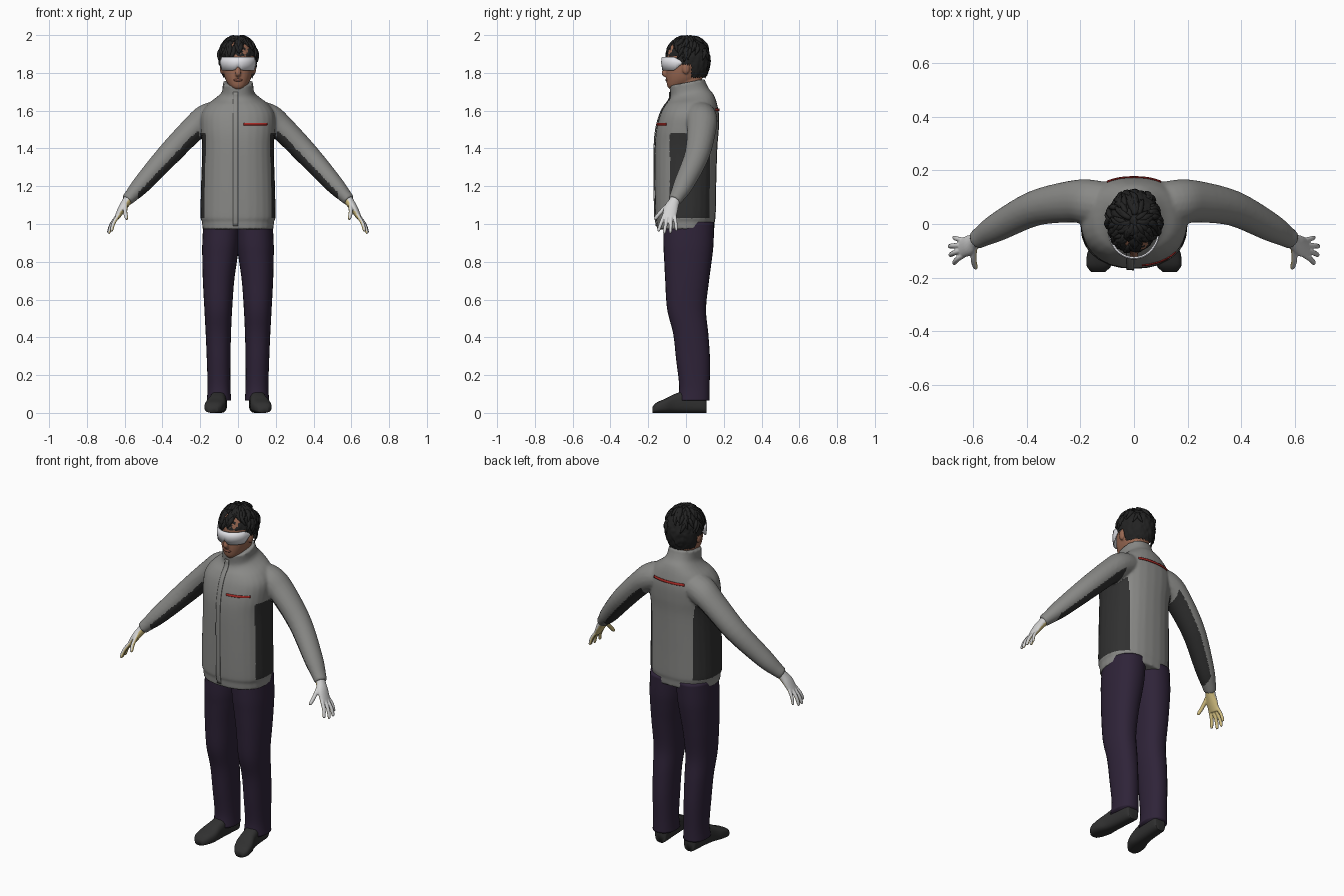
import bpy, bmesh, math, random
from mathutils import Vector as V, noise
from mathutils.bvhtree import BVHTree

if "Cube" in bpy.data.objects:
    bpy.data.objects.remove(bpy.data.objects["Cube"])
random.seed(4)


def mat(name, *c):
    m = bpy.data.materials.new(name)
    m.diffuse_color = (*c, 1)
    m.use_nodes = True
    m.node_tree.nodes["Principled BSDF"].inputs["Base Color"].default_value = m.diffuse_color
    return m


GREY = mat("jacket grey", .25, .25, .24)
DARK = mat("charcoal", .03, .03, .03)
PURPLE = mat("dark purple", .028, .017, .04)
SKIN = mat("skin", .32, .14, .085)
LIPS = mat("lips", .2, .075, .05)
HAIR = mat("black hair", .016, .016, .016)
LENS = mat("lens white", .76, .76, .8)
GLOVE = mat("glove grey", .65, .65, .65)
PALM = mat("palm yellow", .66, .53, .22)
RED = mat("red trim", .42, .025, .02)


def spline(rows, k=5):
    """Catmull-Rom resampling of number rows."""
    out = []
    for i in range(len(rows) - 1):
        p = [rows[max(0, min(len(rows) - 1, i + j))] for j in (-1, 0, 1, 2)]
        for s in range(k):
            t = s / k
            out.append([.5 * (2 * b + (c - a) * t + (2 * a - 5 * b + 4 * c - d) * t * t
                              + (3 * b - a - 3 * c + d) * t ** 3) for a, b, c, d in zip(*p)])
    return out + [list(rows[-1])]


def ring(c, u, v, a, b, e=2, n=28):
    def f(x):
        return math.copysign(abs(x) ** (2 / e), x)
    return [c + u * a * f(math.cos(2 * math.pi * i / n)) + v * b * f(math.sin(2 * math.pi * i / n))
            for i in range(n)]


def loft(bm, rings):
    vs = [[bm.verts.new(p) for p in r] for r in rings]
    n = len(vs[0])
    for r, s in zip(vs, vs[1:]):
        for i in range(n):
            bm.faces.new((r[i], r[(i + 1) % n], s[(i + 1) % n], s[i]))
    bm.faces.new(vs[0])
    bm.faces.new(vs[-1])


def stack(bm, rows, e=2.2, sx=1):
    """Loft of rows (z, x0, x1, y_front, y_back, tilt)."""
    loft(bm, [ring(V((sx * (x0 + x1) / 2, (y0 + y1) / 2, z)), V((1, 0, 0)), V((0, 1, t)),
                   (x1 - x0) / 2, (y1 - y0) / 2, e) for z, x0, x1, y0, y1, t in spline(rows)])


def tube(bm, rows, sx=1, n=20, k=5):
    """Loft of rows (x, y, z, radius, y_radius) along a path."""
    rows = spline(rows, k)
    pts = [V((sx * r[0], r[1], r[2])) for r in rows]
    rings = []
    for i, r in enumerate(rows):
        t = (pts[min(i + 1, len(pts) - 1)] - pts[max(i - 1, 0)]).normalized()
        ref = V((0, 1, 0)) if abs(t.y) < .9 else V((0, 0, 1))
        u = t.cross(ref).normalized()
        rings.append(ring(pts[i], u, u.cross(t), r[3], r[4], 2, n))
    loft(bm, rings)


def ball(bm, c, r):
    vs = bmesh.ops.create_uvsphere(bm, u_segments=20, v_segments=12, radius=1)["verts"]
    for v in vs:
        v.co = V(a * b + d for a, b, d in zip(v.co, r, c))


def finish(name, bm, *mats, voxel=0, smooth=3):
    bmesh.ops.recalc_face_normals(bm, faces=bm.faces)
    me = bpy.data.meshes.new(name)
    bm.to_mesh(me)
    bm.free()
    ob = bpy.data.objects.new(name, me)
    bpy.context.collection.objects.link(ob)
    if voxel:  # fuse overlapping pieces into one skin
        m = ob.modifiers.new("fuse", 'REMESH')
        m.mode, m.voxel_size = 'VOXEL', voxel
        m = ob.modifiers.new("relax", 'SMOOTH')
        m.factor, m.iterations = .5, smooth
        dg = bpy.context.evaluated_depsgraph_get()
        ob.data = me = bpy.data.meshes.new_from_object(ob.evaluated_get(dg))
        ob.modifiers.clear()
    me.materials.clear()
    for m in mats:
        me.materials.append(m)
    for p in me.polygons:
        p.use_smooth = True
        p.material_index = 0
    return ob


# Jacket: body with collar, fused with both sleeves
bm = bmesh.new()
body = [(.972, .188, -.155, .15, 0), (1.02, .192, -.158, .153, 0), (1.04, .199, -.163, .157, 0),
        (1.2, .196, -.166, .16, 0), (1.4, .19, -.166, .166, 0), (1.5, .197, -.158, .174, 0),
        (1.58, .195, -.137, .175, 0), (1.635, .16, -.112, .163, .05), (1.67, .112, -.092, .145, .15),
        (1.695, .087, -.083, .122, .2), (1.73, .081, -.085, .105, .2), (1.75, .082, -.088, .1, .2)]
stack(bm, [(z, -w, w, f, b, t) for z, w, f, b, t in body], 2.3)
for sx in (1, -1):
    tube(bm, [(.07, .06, 1.585, .07, .085), (.16, .08, 1.56, .078, .085), (.235, .083, 1.505, .068, .078),
              (.37, .058, 1.365, .062, .066), (.505, -.01, 1.215, .05, .054),
              (.565, -.045, 1.15, .037, .041), (.59, -.062, 1.125, .032, .035)], sx)
jacket = finish("jacket", bm, GREY, DARK, voxel=.0075, smooth=4)
for p in jacket.data.polygons:  # dark side panels and sleeve undersides
    c, n = p.center, p.normal
    ax, nx = abs(c.x), math.copysign(n.x, n.x * c.x)
    side = .13 < ax < .215 and -.085 < c.y < .125 and 1.03 < c.z < 1.48 and nx > .3
    under = .185 < ax < .53 and c.z > 1.12 and -.78 * nx - .62 * n.z > .4
    p.material_index = int(side or under)

# Trim laid on the jacket surface
tree = BVHTree.FromPolygons([v.co for v in jacket.data.vertices],
                            [p.vertices[:] for p in jacket.data.polygons])


def patch(name, x0, x1, z0, z1, d, m, nx, nz):
    bm = bmesh.new()
    g = []
    for j in range(nz + 1):
        row = []
        for i in range(nx + 1):
            x, z = x0 + (x1 - x0) * i / nx, z0 + (z1 - z0) * j / nz
            hit = tree.ray_cast(V((x, d, z)), V((0, -d, 0)))[0]
            row.append(bm.verts.new(hit + V((0, .004 * d, 0))))
        g.append(row)
    for a, b in zip(g, g[1:]):
        for i in range(nx):
            bm.faces.new((a[i], a[i + 1], b[i + 1], b[i]))
    ob = finish(name, bm, m)
    s = ob.modifiers.new("thickness", 'SOLIDIFY')
    s.thickness, s.offset = .004, 0


patch("zip_flap", -.027, 0, .99, 1.70, -1, GREY, 3, 40)
patch("chest_trim", .03, .155, 1.523, 1.535, -1, RED, 14, 2)
patch("back_trim", -.1, .1, 1.598, 1.611, 1, RED, 16, 2)

# Trousers
bm = bmesh.new()
for sx in (1, -1):
    stack(bm, [(1.01, -.015, .183, -.118, .148, 0), (.9, -.008, .189, -.12, .146, 0),
               (.82, .003, .189, -.116, .138, 0), (.7, .02, .186, -.11, .122, 0),
               (.55, .031, .178, -.1, .106, 0), (.42, .037, .171, -.068, .118, 0),
               (.28, .04, .165, -.052, .127, 0), (.14, .04, .161, -.036, .125, 0),
               (.065, .036, .165, -.045, .125, 0)], 2.25, sx)
finish("trousers", bm, PURPLE)

# Shoes, lofted from heel to toe
bm = bmesh.new()
for sx in (1, -1):
    loft(bm, [ring(V((sx * x, y, h / 2)), V((1, 0, 0)), V((0, 0, 1)), w, h / 2, 2.8)
              for y, x, w, h in spline([(.108, .095, .026, .06), (.095, .096, .038, .095),
                                        (.0, .103, .042, .115), (-.06, .11, .046, .1),
                                        (-.11, .12, .054, .075), (-.155, .13, .046, .055),
                                        (-.178, .133, .026, .032)])])
finish("shoes", bm, DARK)

# Gloves: palm, four fingers and thumb fused; palm side yellow
fingers = [((.632, -.06, 1.045), (.672, -.05, .965), .009), ((.638, -.079, 1.04), (.689, -.083, .952), .010),
           ((.638, -.098, 1.04), (.686, -.116, .95), .010), ((.63, -.115, 1.045), (.672, -.147, .962), .010),
           ((.592, -.095, 1.10), (.59, -.166, 1.025), .011)]
for sx, nm in ((1, "left_glove"), (-1, "right_glove")):
    bm = bmesh.new()
    tube(bm, [(.57, -.05, 1.15, .026, .028), (.592, -.064, 1.115, .024, .03),
              (.615, -.08, 1.08, .021, .038), (.643, -.09, 1.03, .013, .036)], sx)
    for a, b, r in fingers:
        a, b = V(a), V(b)
        mid = a.lerp(b, .5) + V((.006, 0, .004))
        tube(bm, [(*a.lerp(b, -.25), r, r), (*mid, r, r), (*a.lerp(b, .92), r * .85, r * .85),
                  (*b, r * .4, r * .4)], sx, 12)
    glove = finish(nm, bm, GLOVE, PALM, voxel=.0035, smooth=2)
    for p in glove.data.polygons:
        p.material_index = int(.82 * p.normal.x * sx + .57 * p.normal.z < -.15)

# Head: skull, neck, nose and ears
bm = bmesh.new()
stack(bm, [(z, -w, w, f, b, 0) for z, w, f, b in [
    (1.712, .016, -.085, -.04), (1.728, .042, -.098, .0), (1.76, .064, -.104, .06), (1.8, .077, -.106, .088),
    (1.85, .083, -.104, .104), (1.9, .083, -.1, .107), (1.95, .068, -.08, .095), (1.98, .035, -.04, .05)]], 2.2)
stack(bm, [(1.68, -.062, .062, -.05, .08, 0), (1.75, -.06, .06, -.045, .085, 0), (1.82, -.06, .06, -.04, .09, 0)])
tube(bm, [(0, -.1, 1.85, .01, .01), (0, -.112, 1.82, .012, .01), (0, -.117, 1.796, .016, .012),
          (0, -.1, 1.782, .008, .008)], 1, 12)
for sx in (1, -1):
    ball(bm, (sx * .085, .0, 1.825), (.012, .02, .032))
finish("head", bm, SKIN, voxel=.005, smooth=3)
bm = bmesh.new()
ball(bm, (0, -.1, 1.762), (.024, .01, .008))
finish("mouth", bm, LIPS)


# Hair: noisy cap trimmed at the hairline, plus loose locks
def hair_point(d, grow=1):
    return V((.101 * d.x * grow, .012 + .116 * d.y * grow, 1.872 + (.12 if d.z > 0 else .16) * d.z * grow))


def hairline(d):
    a = abs(math.atan2(d.x, -d.y))
    return 1.885 + .012 * math.sin(d.x * 4) if a < .95 else 1.845 if a < 1.75 else 1.775


bm = bmesh.new()
bmesh.ops.create_icosphere(bm, subdivisions=5, radius=1)
for v in bm.verts:
    d = v.co.normalized()
    v.co = hair_point(d, 1 + .05 * noise.noise(d * 5) + .05 * noise.noise(d * 13))
cut = [f for f in bm.faces
       if f.calc_center_median().z < hairline(f.calc_center_median() - V((0, .012, 1.872)))]
bmesh.ops.delete(bm, geom=cut, context='FACES')
for i in range(110):
    a, h = random.uniform(0, 2 * math.pi), random.uniform(.1, 1.15)
    rows = []
    for j in range(4):
        b, e = a + .12 * j * math.sin(i), h + .17 * j
        d = V((math.sin(b) * math.sin(e), -math.cos(b) * math.sin(e), math.cos(e)))
        r = (.008, .012, .009, .002)[j]
        rows.append((*hair_point(d, 1.0 + .012 * j), r, r))
    if rows[-1][2] > hairline(d) - .012:
        tube(bm, rows, 1, 6, 2)
finish("hair", bm, HAIR)

# Goggles: curved lens tapering into the temples, with a nose notch
bm = bmesh.new()
prev = None
for i in range(41):
    t = -1.75 + 3.5 * i / 40
    x, y = .095 * math.sin(t), -.02 - .108 * math.cos(t)
    k = min(1, max(.15, (1.65 - abs(t)) * 2))
    lo = 1.855 - .042 * k + .02 * math.exp(-(t / .13) ** 2)
    cur = [bm.verts.new((x, y, lo)), bm.verts.new((x * 1.02, y - .004, 1.855)),
           bm.verts.new((x, y, 1.855 + .03 * k))]
    if prev:
        for q in (0, 1):
            bm.faces.new((prev[q], cur[q], cur[q + 1], prev[q + 1]))
    prev = cur
goggles = finish("goggles", bm, LENS)
goggles.modifiers.new("thickness", 'SOLIDIFY').thickness = .006
